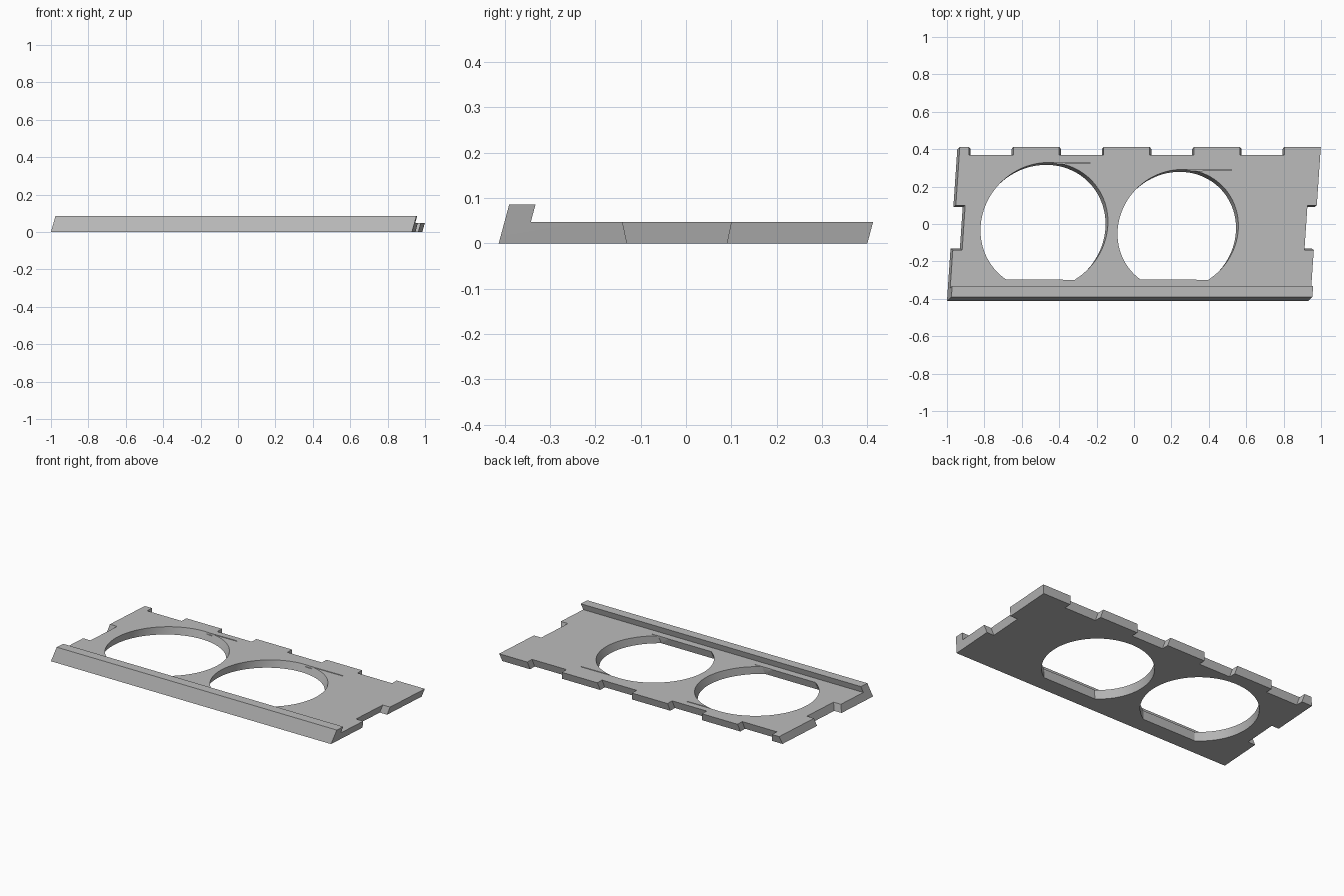
import bpy, bmesh, math

cube = bpy.data.objects.get("Cube")
if cube:
    bpy.data.objects.remove(cube, do_unlink=True)

SLAB, RAIL = 0.047, 0.085   # heights of the plate and of the front rail
LEAN, SKEW = 0.27, 0.068    # sideways lean with height, plan skew with depth

grey = bpy.data.materials.new("light grey")
grey.use_nodes = True
colour = (0.5, 0.5, 0.5, 1)
grey.diffuse_color = colour
grey.node_tree.nodes["Principled BSDF"].inputs["Base Color"].default_value = colour


def prism(name, outline, z0, z1, rail_line=None):
    """Solid between two levels; outline(z) gives the section at height z."""
    bm = bmesh.new()
    low = [bm.verts.new((x, y, z0)) for x, y in outline(z0)]
    high = [bm.verts.new((x, y, z1)) for x, y in outline(z1)]
    bm.faces.new(low[::-1])
    top = bm.faces.new(high)
    n = len(low)
    for i in range(n):
        j = (i + 1) % n
        bm.faces.new((low[i], low[j], high[j], high[i]))
    if rail_line is not None:
        # Split off the front strip of the top and raise it into a rail
        edges = list(top.edges)
        bmesh.ops.bisect_plane(bm, geom=list(top.verts) + edges + [top],
                               plane_co=(0, rail_line, 0), plane_no=(0, 1, 0))
        strip = [f for f in bm.faces if all(v.co.z > z1 - 1e-5 and
                 v.co.y < rail_line + 1e-4 for v in f.verts)]
        ext = bmesh.ops.extrude_face_region(bm, geom=strip)["geom"]
        bmesh.ops.delete(bm, geom=[f for f in strip if f.is_valid], context='FACES')
        h = RAIL - z1
        bmesh.ops.translate(bm, vec=(LEAN * h, LEAN * h, h),
                            verts=[v for v in ext if isinstance(v, bmesh.types.BMVert)])
        bmesh.ops.dissolve_limit(bm, angle_limit=0.01, verts=bm.verts[:], edges=bm.edges[:])
    bmesh.ops.recalc_face_normals(bm, faces=bm.faces[:])
    mesh = bpy.data.meshes.new(name)
    bm.to_mesh(mesh)
    bm.free()
    mesh.materials.append(grey)
    obj = bpy.data.objects.new(name, mesh)
    bpy.context.collection.objects.link(obj)
    return obj


def plate_outline(z):
    """Skewed rectangle with flared notches on both ends and the back."""
    k, flare = LEAN * z, 0.01 * z / SLAB
    lo, hi = -0.13 - flare, 0.09 + flare
    front, back = -0.413 + k, 0.40 + k

    def left(y, inset=0):
        return (-0.972 + SKEW * y + k + inset, y)

    def right(y, inset=0):
        return (0.958 + SKEW * y + k - inset, y)

    pts = [left(front), right(front), right(lo), right(lo, 0.05),
           right(hi, 0.05), right(hi), right(back)]
    for i in reversed(range(4)):
        a = -0.873 + 0.483 * i - flare
        b = a + 0.218 + 2 * flare
        pts += [(b, back), (b, back - 0.045), (a, back - 0.045), (a, back)]
    return pts + [left(back), left(hi), left(hi, 0.05), left(lo, 0.05), left(lo)]


def hole_outline(cx, cy, r, flat):
    """Round hole with a straight front side, placed at the plate's top."""
    start = math.asin((flat - cy) / r)
    span = math.pi - 2 * start

    def outline(z):
        k = LEAN * (z - SLAB)
        pts = []
        for i in range(73):
            a = start + span * i / 72
            dy = r * math.sin(a)
            pts.append((cx + r * math.cos(a) + SKEW * dy + k, cy + dy + k))
        return pts
    return outline


def slit_outline(x0, x1, y, w):
    return lambda z: [(x0, y - w), (x1, y - w / 2), (x1, y + w / 2), (x0, y)]


plate = prism("plate_with_rail", plate_outline, 0, SLAB, rail_line=-0.355 + LEAN * SLAB)

# Two openings, each with fine tangent slits at its back and front
FLAT = -0.297
cutters = []
for cx, cy, r, back_end, front_end in ((-0.48, -0.011, 0.34, -0.235, -0.26),
                                       (0.235, -0.031, 0.3225, 0.52, 0.446)):
    cutters += [
        prism("hole_cutter", hole_outline(cx, cy, r, FLAT), -0.02, 0.07),
        prism("back_slit_cutter", slit_outline(cx + 0.03, back_end, cy + r - 0.002, 0.006),
              0.035, 0.06),
        prism("front_slit_cutter", slit_outline(cx + 0.1, front_end, FLAT + 0.001, 0.003),
              0.04, 0.06)]

bpy.context.view_layer.objects.active = plate
for cutter in cutters:
    mod = plate.modifiers.new("cut", 'BOOLEAN')
    mod.operation, mod.solver, mod.object = 'DIFFERENCE', 'EXACT', cutter
    bpy.ops.object.modifier_apply(modifier=mod.name)
    bpy.data.objects.remove(cutter, do_unlink=True)

# Smooth hole walls, sharp edges elsewhere
bpy.ops.object.select_all(action='DESELECT')
plate.select_set(True)
bpy.ops.object.shade_smooth_by_angle(angle=math.radians(30))
